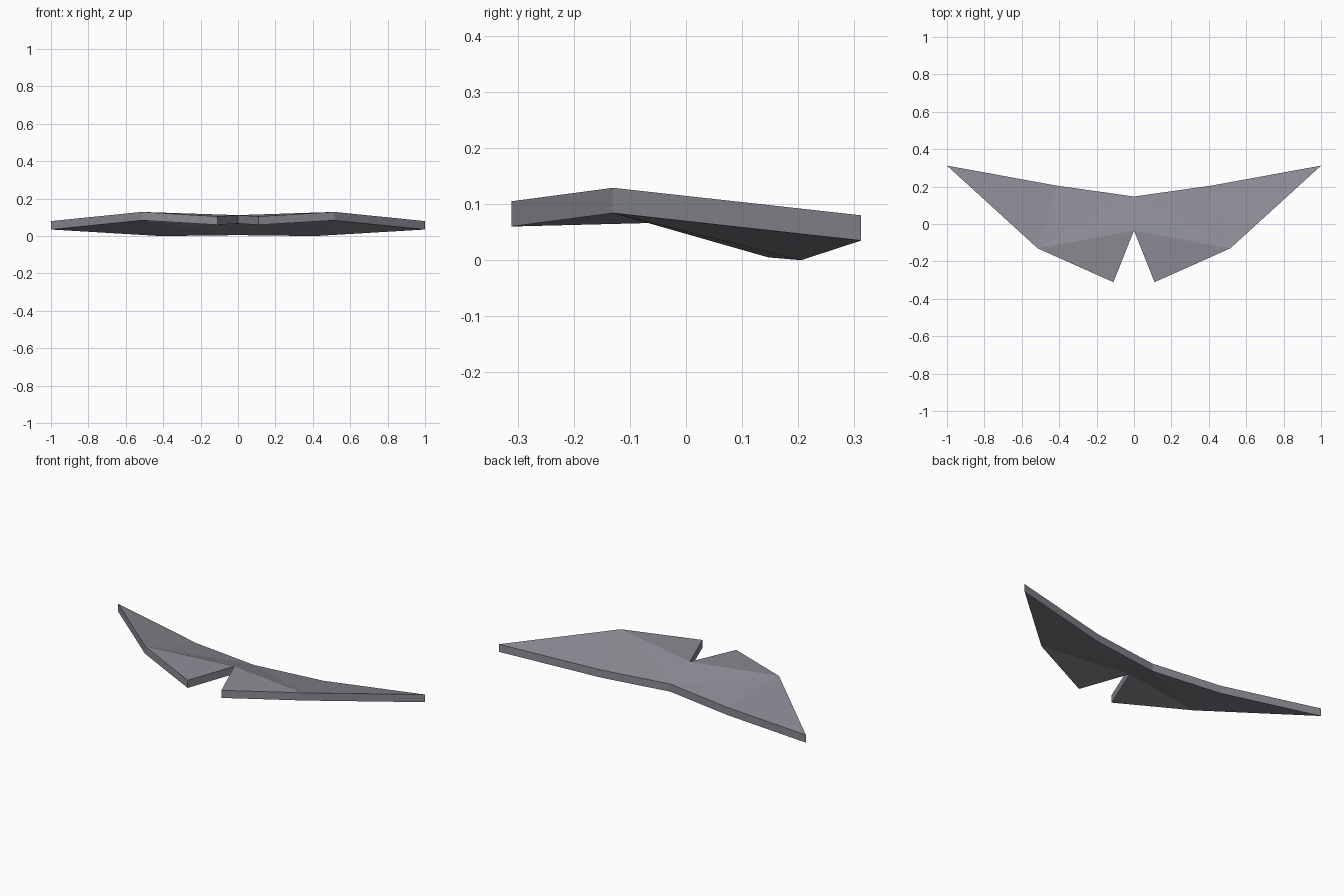
import bpy
import bmesh
from mathutils import Vector

cube = bpy.data.objects.get("Cube")
if cube:
    bpy.data.objects.remove(cube, do_unlink=True)

THICKNESS = 0.045

# Single slate grey material
slate = bpy.data.materials.new("slate_grey")
slate.use_nodes = True
colour = (0.26, 0.26, 0.30, 1)
slate.diffuse_color = colour
slate.node_tree.nodes["Principled BSDF"].inputs["Base Color"].default_value = colour

# Corners of the left half of the underside
corners = {
    "notch": (0, -0.035, 0.067),
    "front_tip": (0.11, -0.311, 0.06),
    "elbow": (0.515, -0.13, 0.084),
    "wing_tip": (1, 0.312, 0.035),
    "back_bend": (0.412, 0.205, 0),
    "back_middle": (0, 0.147, 0.005),
}
# Creased panels of the half wing
panels = [
    ("notch", "front_tip", "elbow"),
    ("notch", "elbow", "back_middle"),
    ("elbow", "back_bend", "back_middle"),
    ("elbow", "wing_tip", "back_bend"),
]

bm = bmesh.new()
verts = {name: bm.verts.new(co) for name, co in corners.items()}
for panel in panels:
    bm.faces.new([verts[name] for name in panel])

# Mirror the half and weld it along the centre line
bmesh.ops.mirror(bm, geom=bm.verts[:] + bm.edges[:] + bm.faces[:],
                 axis="X", merge_dist=0.001)
bmesh.ops.remove_doubles(bm, verts=bm.verts[:], dist=0.001)

# Raise a copy of the sheet straight up to give the plate its thickness
raised = bmesh.ops.extrude_face_region(bm, geom=bm.faces[:], use_keep_orig=True)
top = [g for g in raised["geom"] if isinstance(g, bmesh.types.BMVert)]
bmesh.ops.translate(bm, verts=top, vec=Vector((0, 0, THICKNESS)))
bmesh.ops.recalc_face_normals(bm, faces=bm.faces[:])

mesh = bpy.data.meshes.new("wing_plate")
bm.to_mesh(mesh)
bm.free()
mesh.materials.append(slate)
wing = bpy.data.objects.new("wing_plate", mesh)
bpy.context.collection.objects.link(wing)
